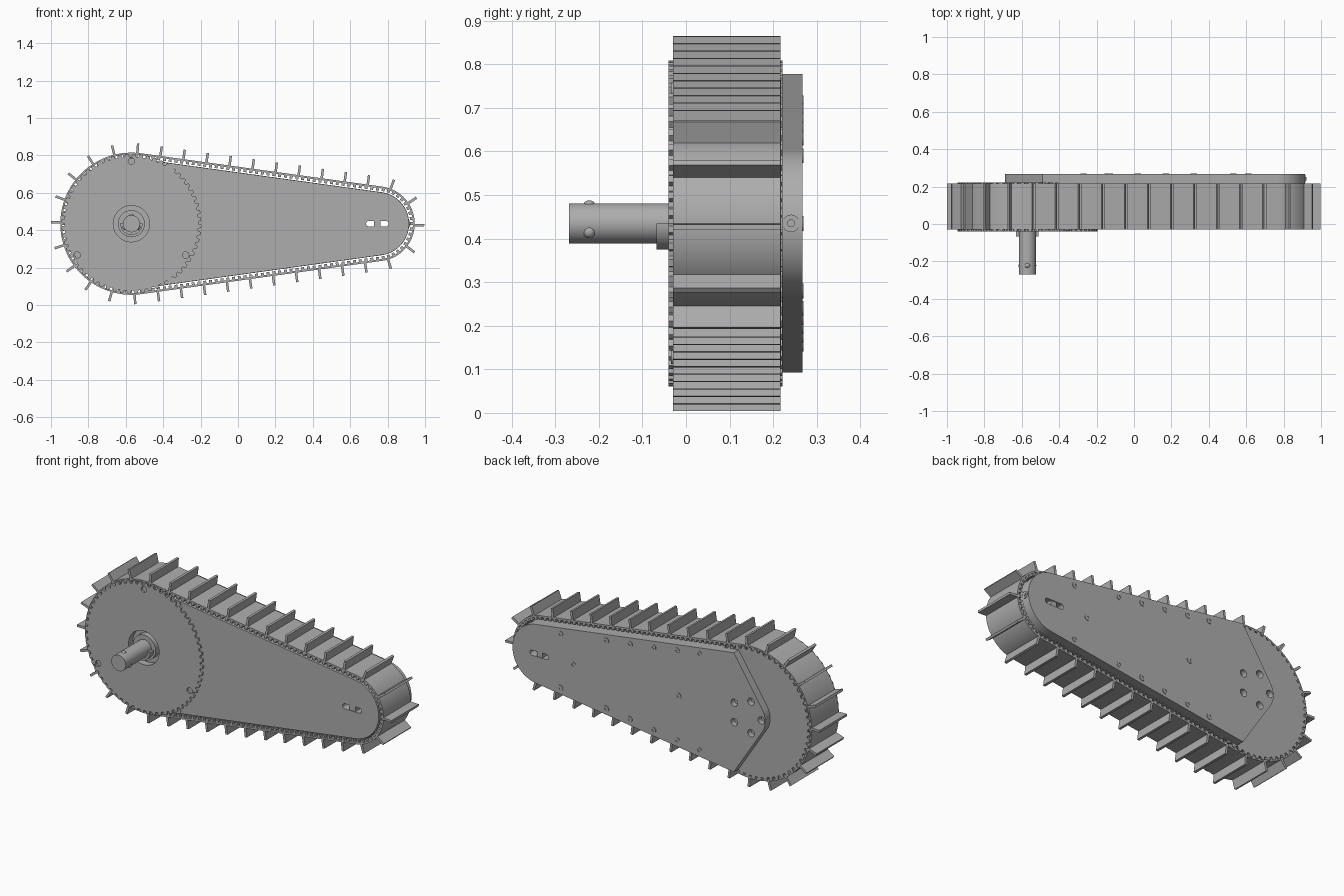
import bpy, bmesh, math
from math import sin, cos, pi
from mathutils import Matrix, Vector

if "Cube" in bpy.data.objects:
    bpy.data.objects.remove(bpy.data.objects["Cube"])

BIG_X, SMALL_X, MID = -0.57, 0.745, 0.435
BIG_R, SMALL_R = 0.38, 0.2
FRONT, BACK = -0.03, 0.217

steel = bpy.data.materials.new("grey metal")
steel.use_nodes = True
GREY = (0.42, 0.42, 0.42, 1)
steel.diffuse_color = GREY
steel.node_tree.nodes["Principled BSDF"].inputs["Base Color"].default_value = GREY

LEAN = math.asin((BIG_R - SMALL_R) / (SMALL_X - BIG_X))
PHI = pi / 2 - LEAN
RUN = (SMALL_X - BIG_X) * cos(LEAN)
LENGTH = 2 * (RUN + SMALL_R * PHI + BIG_R * (pi - PHI))


def finish(name, bm):
    bmesh.ops.recalc_face_normals(bm, faces=bm.faces)
    mesh = bpy.data.meshes.new(name)
    bm.to_mesh(mesh)
    bm.free()
    mesh.materials.append(steel)
    obj = bpy.data.objects.new(name, mesh)
    bpy.context.collection.objects.link(obj)
    return obj


def add_prism(bm, outline, y0, y1):
    front = [bm.verts.new((x, y0, z)) for x, z in outline]
    back = [bm.verts.new((x, y1, z)) for x, z in outline]
    bm.faces.new(front)
    bm.faces.new(back)
    for i in range(len(front)):
        bm.faces.new((front[i - 1], front[i], back[i], back[i - 1]))


def prism(name, outline, y0, y1):
    bm = bmesh.new()
    add_prism(bm, outline, y0, y1)
    return finish(name, bm)


def arc(x, z, r, a0, a1, n):
    return [(x + r * cos(a0 + (a1 - a0) * i / n), z + r * sin(a0 + (a1 - a0) * i / n)) for i in range(n + 1)]


def circle(x, z, r, n=32):
    return arc(x, z, r, 0, 2 * pi * (n - 1) / n, n - 1)


def loop(inset):
    return (arc(SMALL_X, MID, SMALL_R - inset, -PHI, PHI, 32)
            + arc(BIG_X, MID, BIG_R - inset, PHI, 2 * pi - PHI, 64))


def along(s):
    """Point and outward angle on the belt, measured from its right end."""
    s = (s + LENGTH / 2) % LENGTH - LENGTH / 2
    side, s = (1 if s >= 0 else -1), abs(s)
    if s < SMALL_R * PHI:
        cx, r, ang, slide = SMALL_X, SMALL_R, s / SMALL_R, 0
    elif s < SMALL_R * PHI + RUN:
        cx, r, ang, slide = SMALL_X, SMALL_R, PHI, s - SMALL_R * PHI
    else:
        cx, r, slide = BIG_X, BIG_R, 0
        ang = PHI + (s - SMALL_R * PHI - RUN) / BIG_R
    x = cx + r * cos(ang) - slide * sin(ang)
    z = r * sin(ang) + slide * cos(ang)
    return x, MID + side * z, side * ang


def add_bar(bm, s, low, high, half, y0, y1):
    x, z, a = along(s)
    pts = [(low, -half), (high, -half), (high, half), (low, half)]
    add_prism(bm, [(x + u * cos(a) - v * sin(a), z + u * sin(a) + v * cos(a)) for u, v in pts], y0, y1)


def cut(obj, pieces):
    """Cut a list of (outline, y0, y1) prisms out of a part."""
    bm = bmesh.new()
    for piece in pieces:
        add_prism(bm, *piece)
    cutter = finish("cutter", bm)
    cutter.hide_render = True
    mod = obj.modifiers.new("holes", "BOOLEAN")
    mod.operation, mod.solver, mod.object = "DIFFERENCE", "EXACT", cutter
    bpy.context.view_layer.update()
    graph = bpy.context.evaluated_depsgraph_get()
    mesh = bpy.data.meshes.new_from_object(obj.evaluated_get(graph))
    obj.modifiers.clear()
    obj.data = mesh
    bpy.data.objects.remove(cutter)


# Belt band
bm = bmesh.new()
rings = [[bm.verts.new((x, y, z)) for x, z in loop(inset)]
         for inset, y in ((0, FRONT), (0, BACK), (0.01, BACK), (0.01, FRONT))]
for k in range(4):
    a, b = rings[k - 1], rings[k]
    for i in range(len(a)):
        bm.faces.new((a[i - 1], a[i], b[i], b[i - 1]))
finish("belt", bm)

# Outer cleats
bm = bmesh.new()
for i in range(36):
    add_bar(bm, i * LENGTH / 36 - 0.007, -0.004, 0.051, 0.0065, FRONT, BACK)
finish("belt_cleats", bm)

# Inner drive teeth
bm = bmesh.new()
for i in range(144):
    add_bar(bm, i * LENGTH / 144, -0.024, -0.006, 0.008, FRONT + 0.002, BACK - 0.002)
finish("belt_teeth", bm)

# Body between the two belt runs
w = 0.015
slot = (arc(SMALL_X + 0.045, MID, w, -pi / 2, pi / 2, 8)
        + arc(SMALL_X - 0.045, MID, w, pi / 2, 3 * pi / 2, 8))
hub_hole = circle(BIG_X, MID, 0.097, 48)
body = prism("body", loop(0.031), FRONT, BACK + 0.001)
cut(body, [(slot, -0.1, 0.3), (hub_hole, -0.1, 0.0)])
prism("slot_axle", [(SMALL_X + u, MID + v) for u, v in ((-.018, -w), (.018, -w), (.018, w), (-.018, w))],
      FRONT + 0.004, 0.262)

# Toothed wheel discs
TEETH = 60
gear = []
for i in range(TEETH):
    for step, r in ((0, 0.358), (0.3, 0.358), (0.45, 0.374), (0.85, 0.374)):
        a = 2 * pi * (i + step) / TEETH
        gear.append((BIG_X + r * cos(a), MID + r * sin(a)))
front_disc = prism("front_wheel_disc", gear, -0.04, FRONT + 0.001)
holes = [(circle(BIG_X + 0.335 * cos(a), MID + 0.335 * sin(a), 0.017, 20), -0.1, 0.05)
         for a in (pi / 2, pi / 2 + 2 * pi / 3, pi / 2 + 4 * pi / 3)]
cut(front_disc, holes + [(hub_hole, -0.1, 0.05)])
prism("back_wheel_disc", gear, BACK - 0.001, 0.222)

# Hub, collar and drive shaft
prism("hub_ring", circle(BIG_X, MID, 0.072, 40), -0.036, 0.005)
prism("half_collar", arc(BIG_X, MID, 0.06, pi, 2 * pi, 24), -0.068, -0.03)
shaft = prism("drive_shaft", circle(BIG_X, MID, 0.046, 40), -0.269, 0.0)
bm = bmesh.new()
for a in (pi / 2, -pi / 6, 7 * pi / 6):
    spot = Matrix.Translation((BIG_X + 0.038 * cos(a), -0.222, MID + 0.038 * sin(a)))
    bmesh.ops.create_uvsphere(bm, u_segments=16, v_segments=10, radius=0.015, matrix=spot)
balls = finish("shaft_detents", bm)

# Back cover plate with pointed, rounded nose
CORNER_X, COVER = -0.49, 0.03
CORNER_Z = (BIG_R - COVER - (CORNER_X - BIG_X) * sin(LEAN)) / cos(LEAN)
nose = math.atan2(0.2, CORNER_Z)
tip_r = 0.12
tip = arc(-0.69 + tip_r, MID, tip_r, pi - nose, pi + nose, 12)
cover_outline = (arc(SMALL_X, MID, SMALL_R - COVER, -PHI, PHI, 32)
                 + [(CORNER_X, MID + CORNER_Z)] + tip + [(CORNER_X, MID - CORNER_Z)])
cover = prism("back_cover", cover_outline, 0.22, 0.267)
mount_holes = [(circle(BIG_X + 0.095 * cos(a), MID + 0.095 * sin(a), 0.021, 20), 0.235, 0.3)
               for a in [pi + i * 2 * pi / 5 for i in range(5)]]
cut(cover, mount_holes + [(slot, 0.1, 0.4)])

# Cover screws with sockets
spots = [(0.53, MID), (-0.14, MID)]
for x in (0.61, 0.32, 0.17, 0.02, -0.13, -0.27):
    edge = (BIG_R - COVER - (x - BIG_X) * sin(LEAN)) / cos(LEAN) - 0.035
    spots += [(x, MID + edge), (x, MID - edge)]
bm = bmesh.new()
for x, z in spots:
    add_prism(bm, circle(x, z, 0.017, 20), 0.26, 0.27)
screws = finish("cover_screws", bm)
cut(screws, [(circle(x, z, 0.008, 6), 0.264, 0.3) for x, z in spots])

# Bolts on the body beside the front disc
for side, label in ((1, "upper"), (-1, "lower")):
    prism(label + "_body_bolt", circle(-0.36, MID + side * 0.305, 0.018, 20), -0.034, FRONT + 0.002)

# Belt tension screw in the cover end
bm = bmesh.new()
for r, x in ((0.02, 0.908), (0.009, 0.912)):
    place = Matrix.Translation(Vector((x, 0.241, MID))) @ Matrix.Rotation(pi / 2, 4, "Y")
    bmesh.ops.create_cone(bm, cap_ends=True, segments=20, radius1=r, radius2=r, depth=0.02, matrix=place)
finish("tension_screw", bm)

# Smooth the round parts, keep edges sharp
bpy.ops.object.select_all(action="DESELECT")
for obj in bpy.context.scene.objects:
    if obj.type == "MESH" and obj.data.materials and obj.data.materials[0] == steel:
        obj.select_set(True)
        bpy.context.view_layer.objects.active = obj
bpy.ops.object.shade_smooth_by_angle(angle=math.radians(25))
